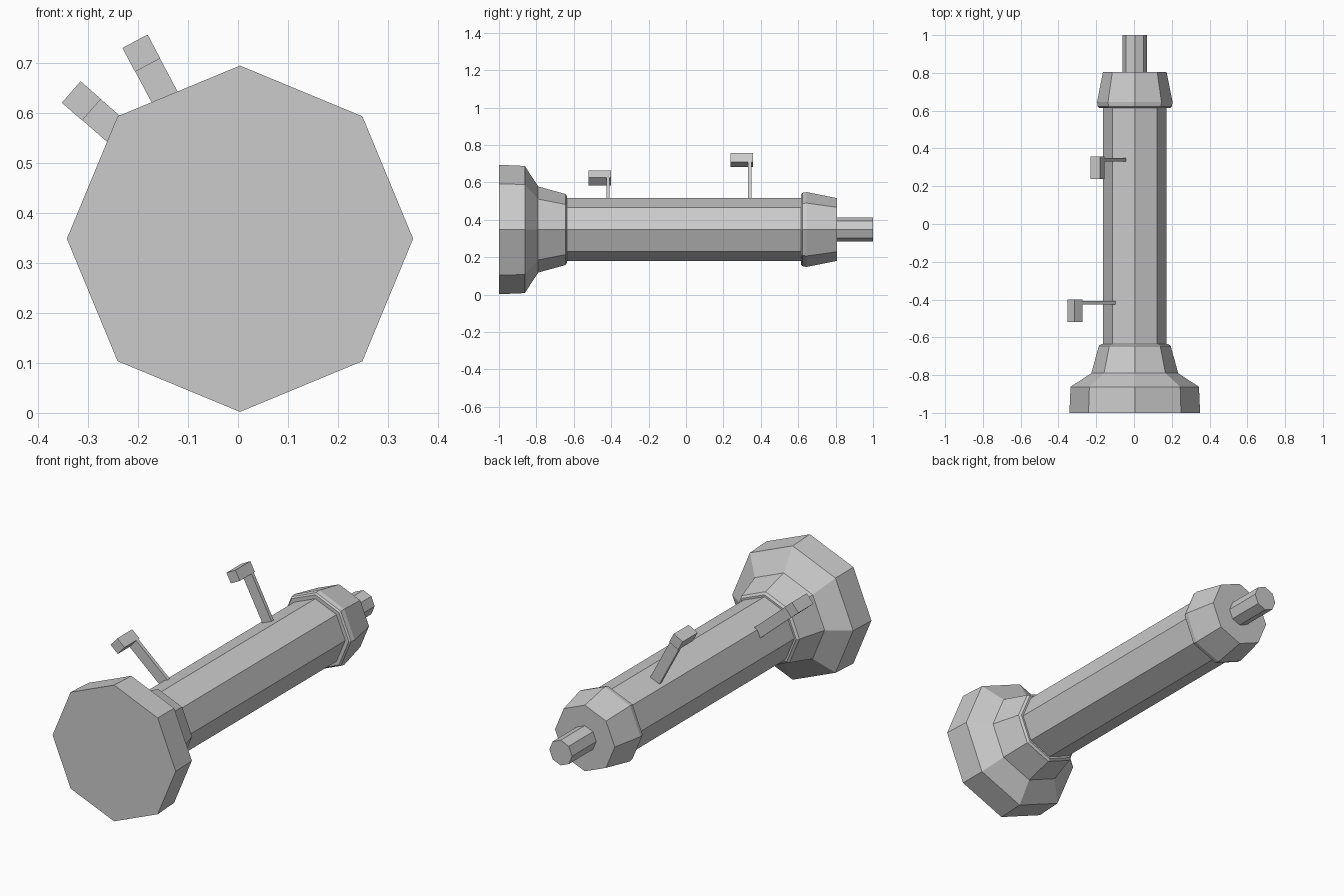
import bpy, bmesh, math
from mathutils import Matrix

if "Cube" in bpy.data.objects:
    bpy.data.objects.remove(bpy.data.objects["Cube"])

AXIS_X, AXIS_Z = 0.004, 0.348
SIDES = 8

grey = bpy.data.materials.new("plain_grey")
grey.use_nodes = True
COLOUR = (0.6, 0.6, 0.6, 1)
grey.diffuse_color = COLOUR
grey.node_tree.nodes["Principled BSDF"].inputs["Base Color"].default_value = COLOUR


def finish(name, bm):
    """Turn a bmesh into a grey, flat shaded object on the barrel axis."""
    bmesh.ops.recalc_face_normals(bm, faces=bm.faces)
    mesh = bpy.data.meshes.new(name)
    bm.to_mesh(mesh)
    bm.free()
    mesh.materials.append(grey)
    obj = bpy.data.objects.new(name, mesh)
    obj.location = (AXIS_X, 0, AXIS_Z)
    bpy.context.collection.objects.link(obj)
    return obj


def turned(name, profile):
    """Octagonal solid along y from (y, radius) rings, capped at both ends."""
    bm = bmesh.new()
    rings = []
    for y, r in profile:
        angles = [math.tau * i / SIDES for i in range(SIDES)]
        rings.append([bm.verts.new((r * math.sin(a), y, r * math.cos(a))) for a in angles])
    for a, b in zip(rings, rings[1:]):
        for i in range(SIDES):
            j = (i + 1) % SIDES
            bm.faces.new((a[i], a[j], b[j], b[i]))
    bm.faces.new(rings[0])
    bm.faces.new(rings[-1])
    return finish(name, bm)


def radial_block(name, angle, width, y0, y1, r0, r1):
    """Box reaching outward from the axis, tilted left of vertical by angle."""
    bm = bmesh.new()
    size = Matrix.Diagonal((width, y1 - y0, r1 - r0, 1))
    place = Matrix.Translation((0, (y0 + y1) / 2, (r0 + r1) / 2))
    tilt = Matrix.Rotation(-math.radians(angle), 4, 'Y')
    bmesh.ops.create_cube(bm, size=1, matrix=tilt @ place @ size)
    return finish(name, bm)


# Turned body parts
turned("front_flange", [(-1.0, 0.346), (-0.862, 0.34), (-0.79, 0.23),
                        (-0.645, 0.19), (-0.636, 0.178)])
turned("barrel", [(-0.66, 0.168), (0.64, 0.168)])
turned("rear_collar", [(0.615, 0.188), (0.622, 0.196), (0.645, 0.2), (0.806, 0.168)])
turned("rear_spigot", [(0.79, 0.064), (1.0, 0.064)])

# Two levers: thin stem with a block head pointing forward
for label, angle, y in (("front", 49, -0.40), ("rear", 28, 0.357)):
    radial_block(label + "_lever_stem", angle, 0.056, y - 0.026, y - 0.008, 0.14, 0.4)
    radial_block(label + "_lever_head", angle, 0.057, y - 0.12, y, 0.393, 0.447)
